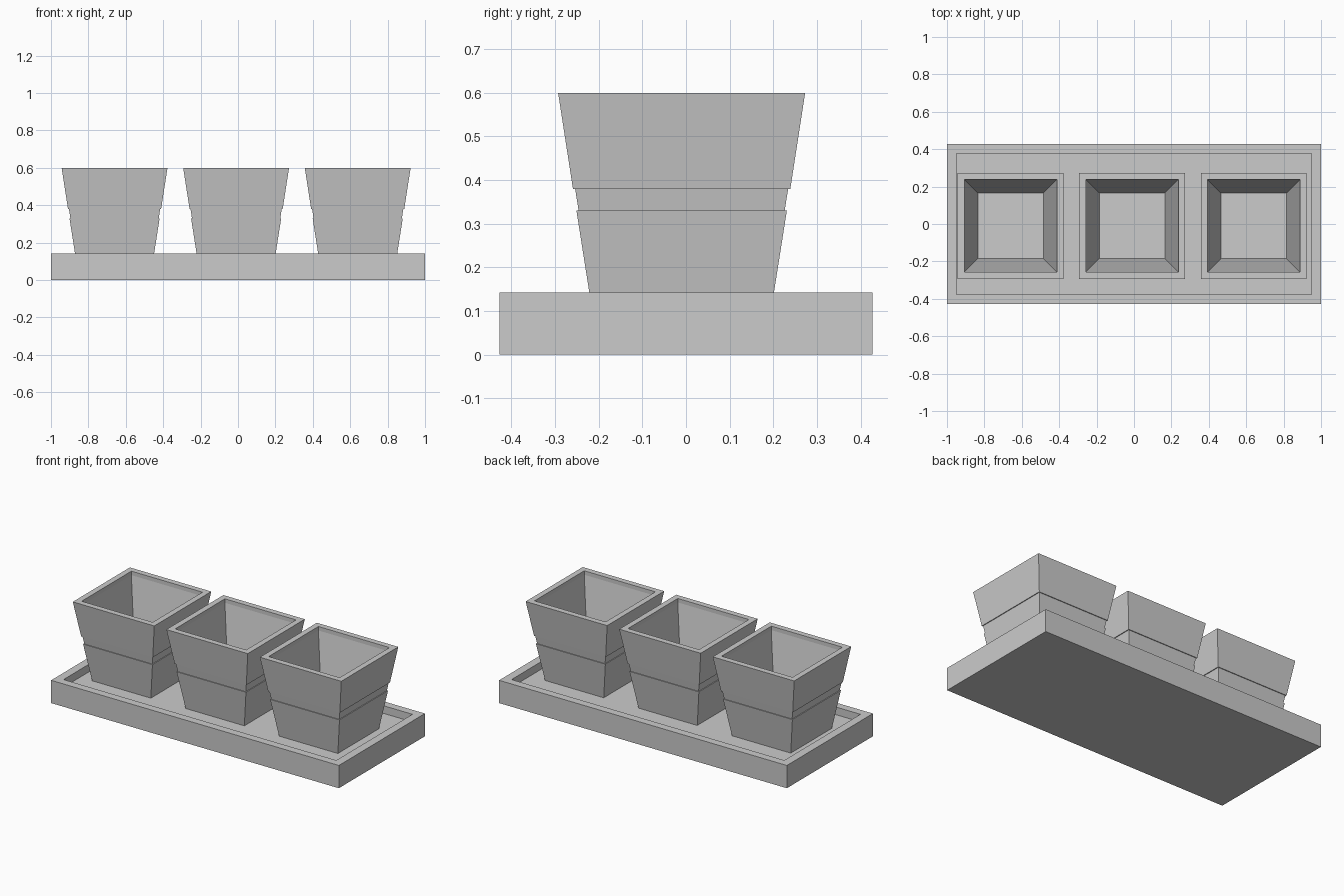
import bpy
import bmesh

if "Cube" in bpy.data.objects:
    bpy.data.objects.remove(bpy.data.objects["Cube"], do_unlink=True)

grey = bpy.data.materials.new("plain_grey")
grey.use_nodes = True
COLOUR = (0.6, 0.6, 0.6, 1)
grey.diffuse_color = COLOUR
grey.node_tree.nodes["Principled BSDF"].inputs["Base Color"].default_value = COLOUR


def rectangular_vessel(name, rings, location):
    """Skin rectangular rings (half_x, half_y, z) and cap both ends."""
    bm = bmesh.new()
    loops = [[bm.verts.new((sx * hx, sy * hy, z))
              for sx, sy in ((-1, -1), (1, -1), (1, 1), (-1, 1))]
             for hx, hy, z in rings]
    for low, high in zip(loops, loops[1:]):
        for i in range(4):
            j = (i + 1) % 4
            bm.faces.new((low[i], low[j], high[j], high[i]))
    bm.faces.new(loops[0][::-1])
    bm.faces.new(loops[-1])
    mesh = bpy.data.meshes.new(name)
    bm.to_mesh(mesh)
    bm.free()
    mesh.materials.append(grey)
    obj = bpy.data.objects.new(name, mesh)
    obj.location = location
    bpy.context.collection.objects.link(obj)
    return obj


FLOOR = 0.095

# Shallow tray with a raised rim
rectangular_vessel("tray", [(1, 0.427, 0), (1, 0.427, 0.143),
                            (0.948, 0.378, 0.143), (0.948, 0.378, FLOOR)], (0, 0, 0))

# Tapered pot profile: lower body, recessed band, upper body, rim, hollow
profile = [(0.204, FLOOR), (0.241, 0.33), (0.236, 0.33), (0.244, 0.38),
           (0.249, 0.38), (0.283, 0.6), (0.247, 0.6), (0.247, 0.575), (0.175, 0.15)]
pot_rings = [(half, half, z) for half, z in profile]
for side, x in (("right", -0.66), ("middle", -0.01), ("left", 0.64)):
    rectangular_vessel(side + "_pot", pot_rings, (x, -0.01, 0))
